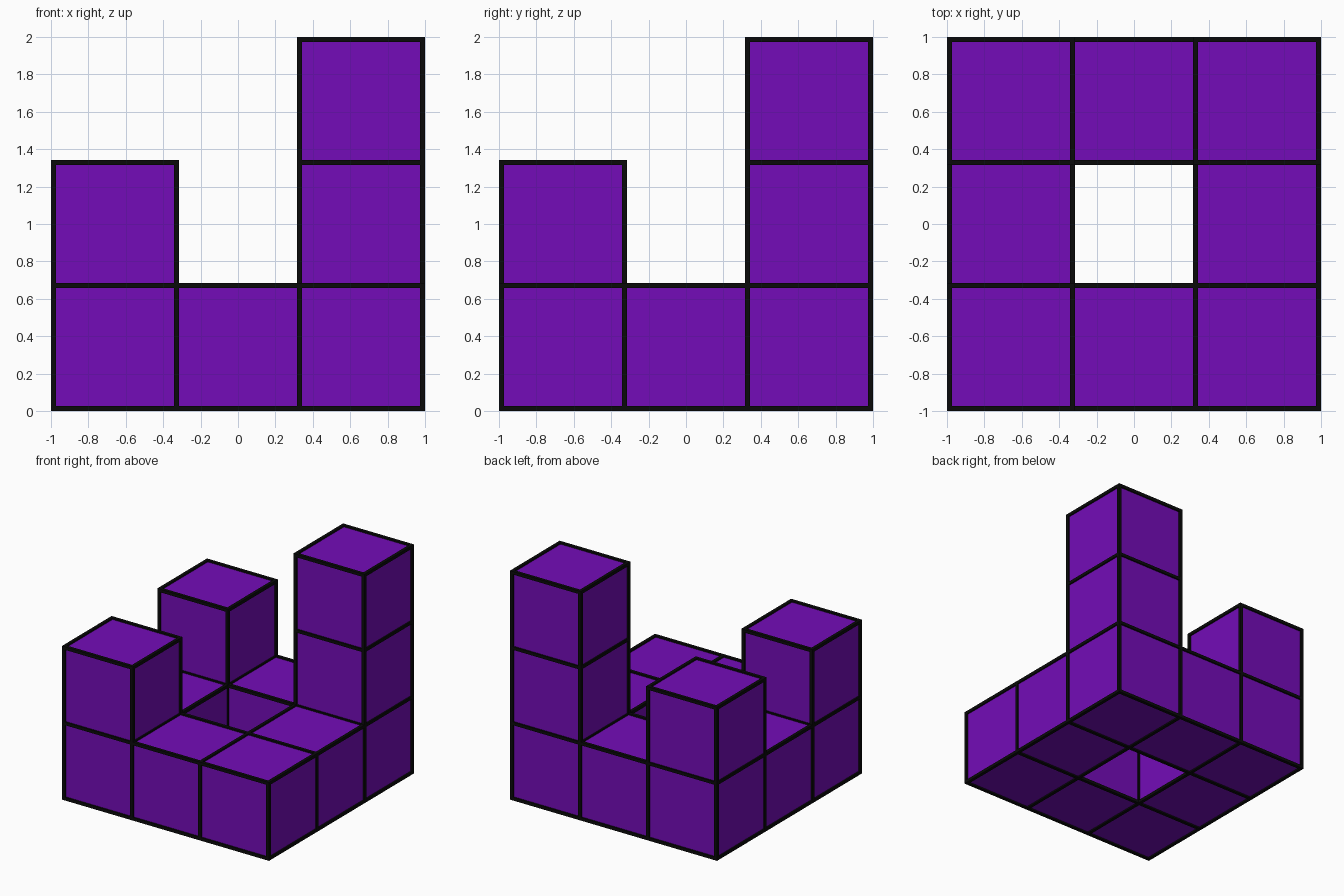
import bpy
import bmesh
from mathutils import Matrix, Vector

if "Cube" in bpy.data.objects:
    bpy.data.objects.remove(bpy.data.objects["Cube"], do_unlink=True)

TRIM = 0.027                # thickness of the edge bars
SIZE = (2 - TRIM) / 3       # side of one block


def material(name, color):
    mat = bpy.data.materials.new(name)
    mat.use_nodes = True
    mat.diffuse_color = color
    mat.node_tree.nodes["Principled BSDF"].inputs["Base Color"].default_value = color
    return mat


def add_box(bm, center, dims):
    matrix = Matrix.Translation(center) @ Matrix.Diagonal((*dims, 1))
    bmesh.ops.create_cube(bm, size=1, matrix=matrix)


def finish(name, bm, mat):
    mesh = bpy.data.meshes.new(name)
    bm.to_mesh(mesh)
    bm.free()
    mesh.materials.append(mat)
    obj = bpy.data.objects.new(name, mesh)
    bpy.context.collection.objects.link(obj)


purple = material("purple", (0.174, 0.0037, 0.479, 1))
black = material("black", (0.003, 0.003, 0.003, 1))

# Number of stacked blocks in each column of the ring
heights = {(x, y): 1 for x in (-1, 0, 1) for y in (-1, 0, 1) if (x, y) != (0, 0)}
heights.update({(-1, -1): 2, (-1, 1): 2, (1, 1): 3})
cells = [(x, y, z) for (x, y), top in heights.items() for z in range(top)]

# Purple blocks: the base ring and the corner towers
for name, wanted in (("base_blocks", lambda z: z == 0), ("tower_blocks", lambda z: z > 0)):
    bm = bmesh.new()
    for x, y, z in cells:
        if wanted(z):
            center = Vector((x, y, z + 0.5)) * SIZE + Vector((0, 0, TRIM / 2))
            add_box(bm, center, (SIZE, SIZE, SIZE))
    finish(name, bm, purple)

# Collect every block edge once, as a doubled-grid midpoint and an axis
edges = set()
for cell in cells:
    for axis in range(3):
        for a in (-1, 1):
            for b in (-1, 1):
                mid = [2 * c for c in cell]
                mid[(axis + 1) % 3] += a
                mid[(axis + 2) % 3] += b
                edges.add((tuple(mid), axis))

# Square black bars along the edges
bm = bmesh.new()
for mid, axis in sorted(edges):
    center = (Vector(mid) + Vector((0, 0, 1))) * SIZE / 2 + Vector((0, 0, TRIM / 2))
    dims = [TRIM] * 3
    dims[axis] = SIZE + TRIM
    add_box(bm, center, dims)
finish("edge_bars", bm, black)
